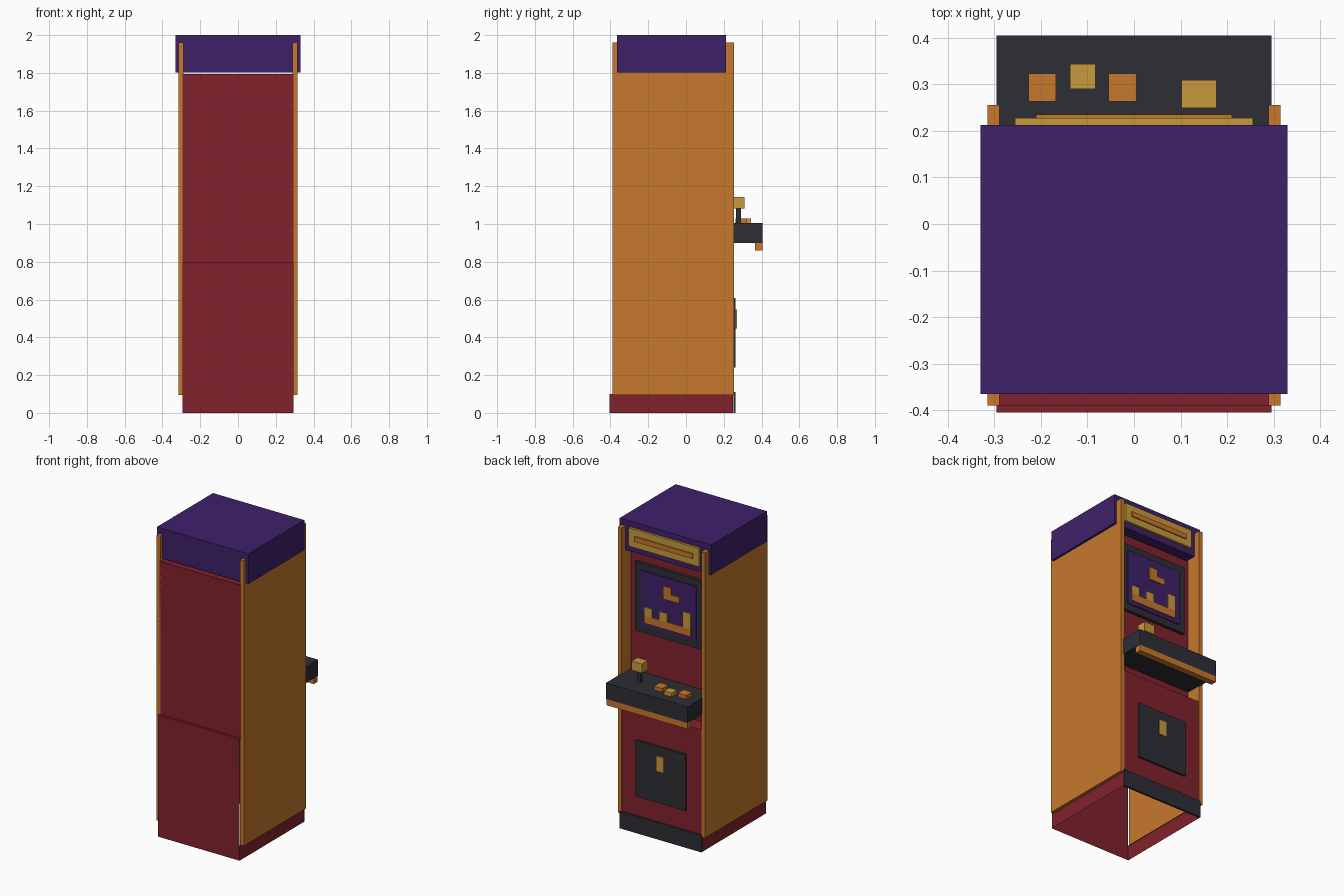
import bpy, bmesh

if "Cube" in bpy.data.objects:
    bpy.data.objects.remove(bpy.data.objects["Cube"], do_unlink=True)


def make_material(name, srgb):
    lin = [((c / 255 + 0.055) / 1.055) ** 2.4 for c in srgb]
    mat = bpy.data.materials.new(name)
    mat.use_nodes = True
    mat.diffuse_color = (*lin, 1)
    bsdf = next(n for n in mat.node_tree.nodes if n.type == 'BSDF_PRINCIPLED')
    bsdf.inputs["Base Color"].default_value = (*lin, 1)
    return mat


RED = make_material("dark_red", (130, 34, 45))
ORANGE = make_material("orange", (200, 120, 45))
PURPLE = make_material("purple", (63, 33, 106))
YELLOW = make_material("mustard_yellow", (200, 155, 60))
DARK = make_material("charcoal", (45, 46, 54))


def add_object(name, bm, mat):
    mesh = bpy.data.meshes.new(name)
    bm.to_mesh(mesh)
    bm.free()
    mesh.materials.append(mat)
    obj = bpy.data.objects.new(name, mesh)
    bpy.context.collection.objects.link(obj)
    return obj


def box(name, x, y, z, mat):
    """Box from (min, max) ranges along each axis."""
    bm = bmesh.new()
    bmesh.ops.create_cube(bm, size=1)
    for v in bm.verts:
        for i, (a, b) in enumerate((x, y, z)):
            v.co[i] = a if v.co[i] < 0 else b
    return add_object(name, bm, mat)


W = 0.295  # half width of the body

# Hollow cabinet body: one sheet following the side profile, open underneath
profile = [(-0.405, 0), (-0.405, 0.795), (-0.39, 0.795), (-0.39, 1.795),
           (0.155, 1.795), (0.155, 0.795), (0.25, 0.795), (0.25, 0)]
bm = bmesh.new()
rows = [[bm.verts.new((x, y, z)) for x in (-W, W)] for y, z in profile]
for (a, b), (c, d) in zip(rows, rows[1:]):
    bm.faces.new((a, b, d, c))
# Low skirts closing the base on both sides
for i, s in ((0, -1), (1, 1)):
    top = [bm.verts.new((s * W, y, 0.1)) for y in (0.25, -0.405)]
    loop = [rows[0][i], rows[-1][i], *top]
    bm.faces.new(loop if s > 0 else loop[::-1])
add_object("cabinet_body", bm, RED)

# Side panels
for side, s in (("left", 1), ("right", -1)):
    box(f"{side}_side_panel", sorted((s * 0.289, s * 0.315)),
        (-0.39, 0.255), (0.095, 1.96), ORANGE)

# Top box and its sign
box("top_box", (-0.33, 0.33), (-0.365, 0.213), (1.803, 2.0), PURPLE)
box("sign_plate", (-0.255, 0.255), (0.205, 0.228), (1.842, 1.962), YELLOW)
box("sign_bar", (-0.21, 0.21), (0.226, 0.235), (1.885, 1.918), ORANGE)

# Screen with falling-block picture
box("screen_frame", (-0.245, 0.245), (0.15, 0.175), (1.275, 1.725), DARK)
box("screen", (-0.2, 0.2), (0.173, 0.181), (1.32, 1.68), PURPLE)
blocks = [
    ("falling_block_column", -0.023, 0.034, 1.54, 1.625, ORANGE),
    ("falling_block_foot", -0.082, -0.023, 1.54, 1.58, ORANGE),
    ("stack_row", -0.165, 0.172, 1.345, 1.395, ORANGE),
    ("stack_block_left", 0.114, 0.172, 1.395, 1.45, YELLOW),
    ("stack_block_middle", 0.005, 0.062, 1.395, 1.45, YELLOW),
    ("stack_block_right", -0.165, -0.107, 1.395, 1.495, YELLOW),
]
for name, x0, x1, z0, z1, mat in blocks:
    box(name, (x0, x1), (0.18, 0.188), (z0, z1), mat)

# Control shelf with trim, buttons and joystick
box("control_shelf", (-W, W), (0.15, 0.405), (0.9, 1.005), DARK)
box("shelf_trim", (-0.293, 0.293), (0.365, 0.405), (0.86, 0.9), ORANGE)
buttons = [(-0.197, 0.293, 0.03, ORANGE), (-0.11, 0.317, 0.027, YELLOW),
           (-0.025, 0.293, 0.03, ORANGE)]
for i, (x, y, r, mat) in enumerate(buttons, 1):
    box(f"button_{i}", (x - r, x + r), (y - r, y + r), (1.0, 1.03), mat)
box("joystick_stick", (0.127, 0.152), (0.266, 0.29), (1.0, 1.09), DARK)
box("joystick_knob", (0.102, 0.177), (0.249, 0.309), (1.083, 1.143), YELLOW)

# Coin door and kick plate
box("coin_door", (-0.18, 0.18), (0.245, 0.263), (0.24, 0.608), DARK)
box("coin_slot", (-0.028, 0.028), (0.26, 0.27), (0.447, 0.548), YELLOW)
box("kick_plate", (-W, W), (0.2505, 0.263), (0.0, 0.11), DARK)
